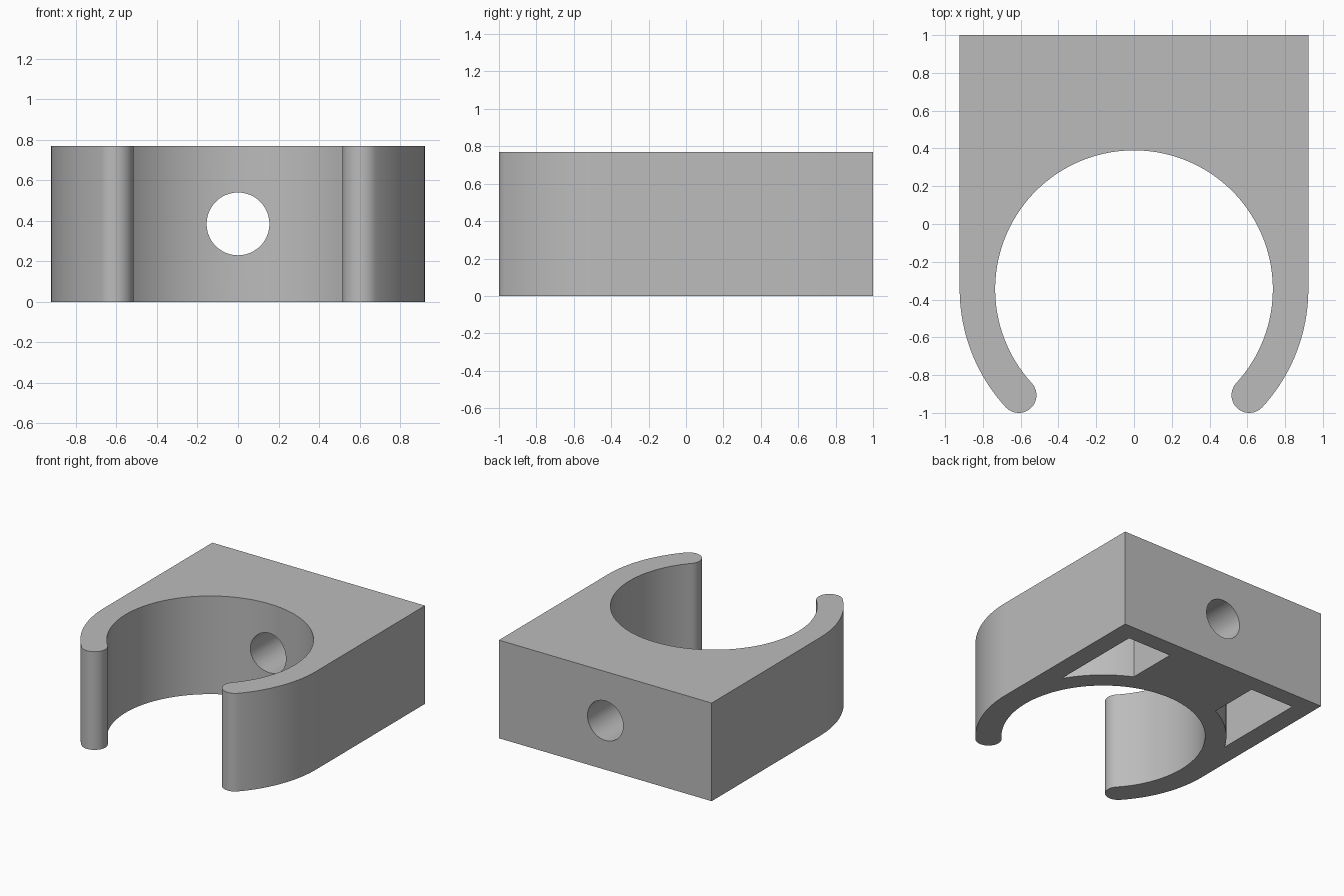
import bpy
import bmesh
from math import sin, cos, pi, radians, sqrt

HEIGHT = 0.77
WALL = 0.154           # thickness around the hollow pockets
CY = -0.345            # centre of the round grip
R_IN, R_OUT = 0.735, 0.923
R_MID, R_TIP = (R_IN + R_OUT) / 2, (R_OUT - R_IN) / 2
TIP = radians(-42.6)   # angle at which each arm ends

if "Cube" in bpy.data.objects:
    bpy.data.objects.remove(bpy.data.objects["Cube"])

grey = bpy.data.materials.new("plain_grey")
grey.use_nodes = True
COLOUR = (0.5, 0.5, 0.5, 1)
grey.diffuse_color = COLOUR
grey.node_tree.nodes["Principled BSDF"].inputs["Base Color"].default_value = COLOUR


def arc(cx, cy, r, a0, a1, n):
    """Points along an arc, both ends included."""
    angles = [a0 + (a1 - a0) * i / n for i in range(n + 1)]
    return [(cx + r * cos(a), cy + r * sin(a)) for a in angles]


def prism(name, outline, z0, z1):
    """Upright solid with the given outline."""
    bm = bmesh.new()
    base = bm.faces.new([bm.verts.new((x, y, z0)) for x, y in outline])
    top = bmesh.ops.extrude_face_region(bm, geom=[base])["geom"]
    bmesh.ops.translate(bm, vec=(0, 0, z1 - z0),
                        verts=[v for v in top if isinstance(v, bmesh.types.BMVert)])
    bmesh.ops.recalc_face_normals(bm, faces=bm.faces)
    mesh = bpy.data.meshes.new(name)
    bm.to_mesh(mesh)
    bm.free()
    mesh.materials.append(grey)
    obj = bpy.data.objects.new(name, mesh)
    bpy.context.collection.objects.link(obj)
    return obj


def cut(target, cutter):
    """Subtract the cutter and remove it."""
    bpy.context.view_layer.objects.active = target
    mod = target.modifiers.new("cut", "BOOLEAN")
    mod.operation, mod.solver, mod.object = "DIFFERENCE", "EXACT", cutter
    bpy.ops.object.modifier_apply(modifier=mod.name)
    bpy.data.objects.remove(cutter)


# Clip body: square back, two curved arms with rounded tips
half = [(R_OUT, 1)]
half += arc(0, CY, R_OUT, 0, TIP, 20)
half += arc(R_MID * cos(TIP), CY + R_MID * sin(TIP), R_TIP, TIP, TIP - pi, 20)[1:]
half += arc(0, CY, R_IN, TIP, pi / 2, 48)[1:]
mirrored = [(-x, y) for x, y in reversed(half[:-1])]
clip = prism("clip_body", half + mirrored, 0, HEIGHT)

# Hollow pockets open at the bottom, one on each side of the central rib
r_pocket = R_IN + WALL
x_in, x_out, y_back = 0.385, R_OUT - WALL, 1 - WALL + 0.015
steps = 16
for side in (1, -1):
    xs = [x_in + (x_out - x_in) * i / steps for i in range(steps + 1)]
    pocket = [(side * x, CY + sqrt(r_pocket ** 2 - x * x)) for x in xs]
    pocket += [(side * x_out, y_back), (side * x_in, y_back)]
    cut(clip, prism("pocket_cutter", pocket, -0.1, HEIGHT - WALL))

# Screw hole running front to back through the rib
hole = prism("hole_cutter", arc(0, 0, 0.155, 0, 2 * pi * 47 / 48, 47), -1.2, 0)
hole.rotation_euler = (pi / 2, 0, 0)
hole.location = (0, 0, HEIGHT / 2)
bpy.context.view_layer.update()
cut(clip, hole)

# Smooth curves, sharp corners
bpy.ops.object.select_all(action="DESELECT")
clip.select_set(True)
bpy.context.view_layer.objects.active = clip
bpy.ops.object.shade_smooth_by_angle(angle=radians(30))
